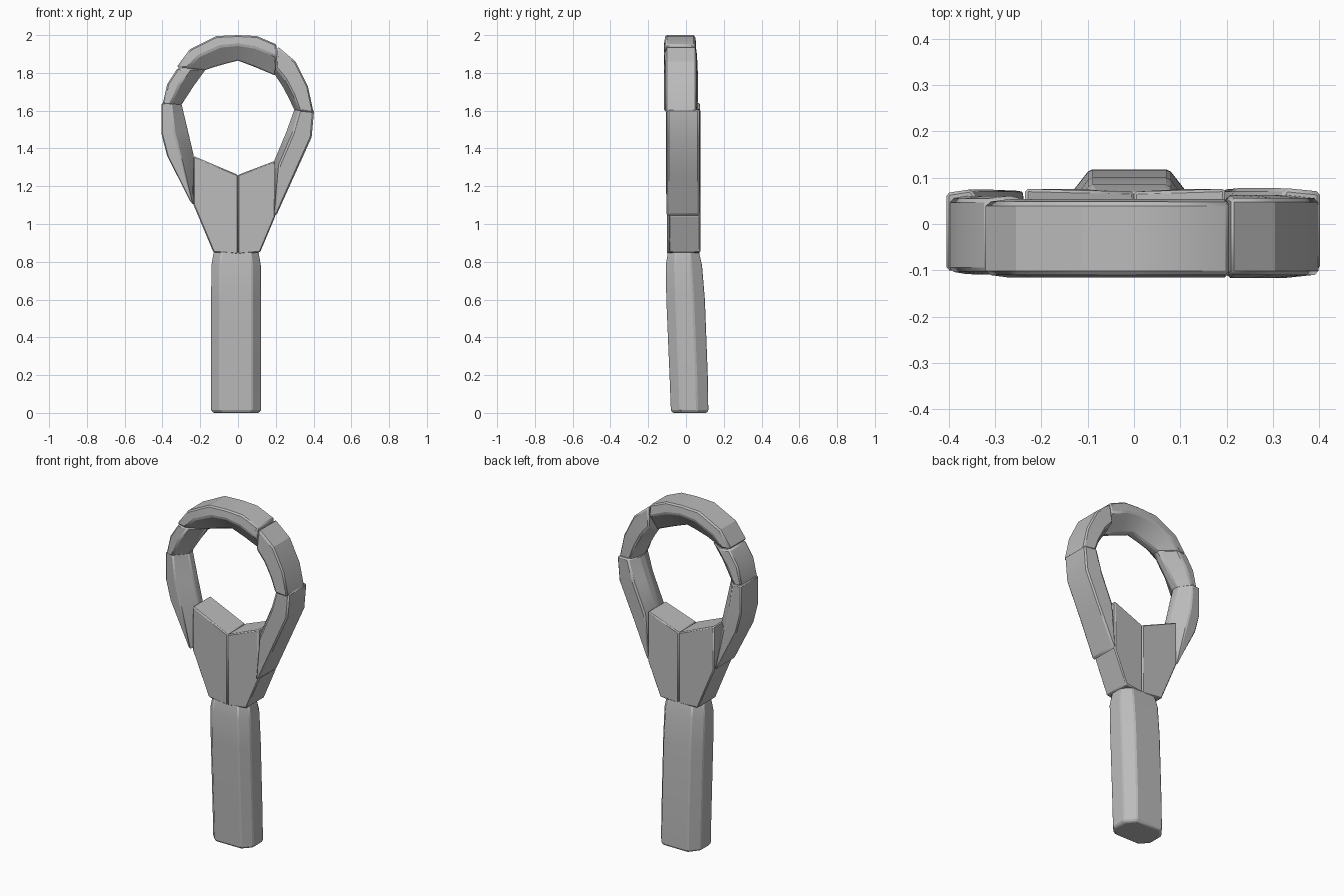
import bpy, bmesh, math

old = bpy.data.objects.get("Cube")
if old:
    bpy.data.objects.remove(old, do_unlink=True)

grey = bpy.data.materials.new("stone_grey")
grey.use_nodes = True
colour = (0.5, 0.5, 0.5, 1)
grey.diffuse_color = colour
grey.node_tree.nodes["Principled BSDF"].inputs["Base Color"].default_value = colour


def loft(name, rings, bevel):
    """Join closed cross-sections into one capped, lightly chamfered solid."""
    bm = bmesh.new()
    loops = [[bm.verts.new(p) for p in ring] for ring in rings]
    n = len(loops[0])
    for a, b in zip(loops, loops[1:]):
        for i in range(n):
            j = (i + 1) % n
            bm.faces.new((a[i], a[j], b[j], b[i]))
    bm.faces.new(loops[0])
    bm.faces.new(loops[-1])
    bmesh.ops.recalc_face_normals(bm, faces=bm.faces[:])
    mesh = bpy.data.meshes.new(name)
    bm.to_mesh(mesh)
    bm.free()
    mesh.materials.append(grey)
    obj = bpy.data.objects.new(name, mesh)
    bpy.context.collection.objects.link(obj)
    mod = obj.modifiers.new("Chamfer", "BEVEL")
    mod.width = bevel
    mod.segments = 1
    mod.limit_method = "ANGLE"
    mod.angle_limit = math.radians(35)
    bpy.ops.object.select_all(action="DESELECT")
    obj.select_set(True)
    bpy.context.view_layer.objects.active = obj
    bpy.ops.object.shade_smooth_by_angle(angle=math.radians(22))
    return obj


def ring_piece(name, stations, front, back, flat):
    """Each station is outer x, z, inner x, z; the inner side is a ridge."""
    rings = []
    for ox, oz, ix, iz in stations:
        fx, fz = ox + (ix - ox) * flat, oz + (iz - oz) * flat
        mid = (front + back) / 2
        rings.append([(ox, front + 0.008, oz), (fx, front, fz), (ix, mid - 0.02, iz),
                      (ix, mid + 0.02, iz), (fx, back, fz), (ox, back - 0.008, oz)])
    return loft(name, rings, 0.008)


# Ring of five stones
ring_piece("ring_top", [
    (-0.325, 1.83, -0.175, 1.815), (-0.255, 1.925, -0.13, 1.83),
    (-0.115, 1.995, -0.06, 1.85), (0, 2.0, 0, 1.865),
    (0.1, 1.995, 0.08, 1.835), (0.205, 1.95, 0.2, 1.785)], -0.117, 0.055, 0.38)
ring_piece("ring_upper_left", [
    (0.21, 1.94, 0.195, 1.79), (0.305, 1.86, 0.235, 1.73),
    (0.37, 1.73, 0.27, 1.665), (0.4, 1.59, 0.3, 1.6)], -0.117, 0.063, 0.75)
ring_piece("ring_lower_left", [
    (0.403, 1.605, 0.3, 1.61), (0.39, 1.46, 0.255, 1.485),
    (0.3, 1.26, 0.19, 1.33), (0.205, 1.05, 0.185, 1.04)], -0.107, 0.078, 0.75)
ring_piece("ring_upper_right", [
    (-0.32, 1.825, -0.17, 1.82), (-0.375, 1.74, -0.235, 1.73),
    (-0.4, 1.63, -0.3, 1.63)], -0.11, 0.062, 0.45)
ring_piece("ring_lower_right", [
    (-0.405, 1.64, -0.3, 1.64), (-0.405, 1.475, -0.267, 1.5),
    (-0.375, 1.36, -0.235, 1.365), (-0.25, 1.115, -0.23, 1.1)], -0.107, 0.075, 0.5)

# Forked yoke, with a shallow ridge down the centre
outline = [(0, 1.26), (-0.235, 1.36), (-0.235, 1.1), (-0.13, 0.85),
           (0, 0.84), (0.117, 0.85), (0.197, 1.04), (0.197, 1.335)]
for side, half in (("right", outline[:5]), ("left", outline[4:] + outline[:1])):
    front = [(x, -0.1 if x == 0 else -0.09, z) for x, z in half]
    back = [(x, 0.07 if x == 0 else 0.076, z) for x, z in half]
    loft("yoke_" + side, [front, back], 0.006)

# Leaning handle with cut corners: height, half width, front and back
rings = []
for z, w, front, back in [(0.0, 0.122, -0.072, 0.112), (0.015, 0.132, -0.08, 0.118),
                          (0.15, 0.132, -0.085, 0.117), (0.6, 0.132, -0.104, 0.1),
                          (0.78, 0.131, -0.107, 0.085), (0.855, 0.118, -0.095, 0.068)]:
    cx, cy, d = -0.01, (front + back) / 2, (back - front) / 2
    shape = [(-0.65, -1), (0.65, -1), (1, -0.5), (1, 0.4),
             (0.65, 1), (-0.65, 1), (-1, 0.4), (-1, -0.5)]
    rings.append([(cx + u * w, cy + v * d, z) for u, v in shape])
loft("handle", rings, 0.006)
